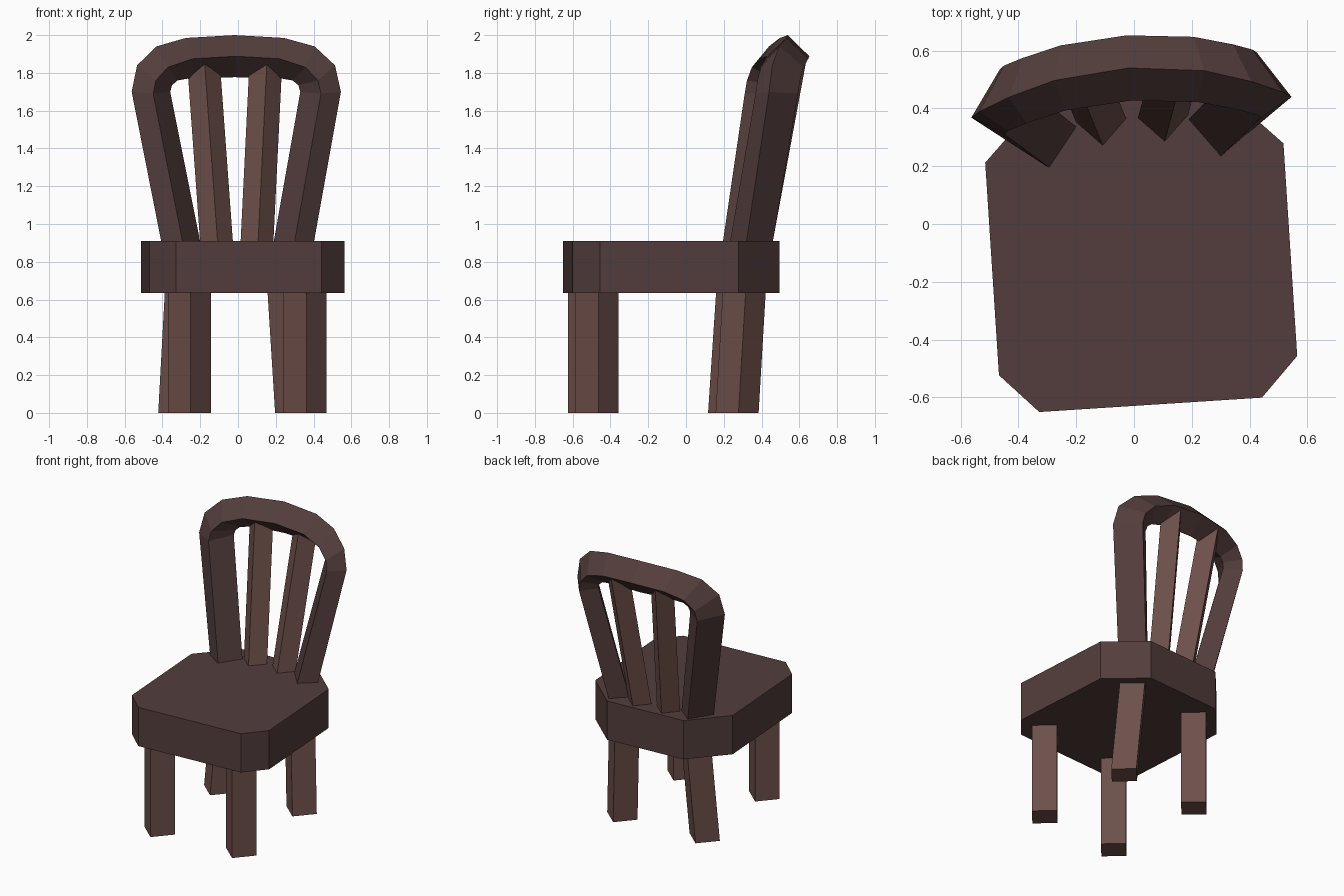
import bpy, bmesh
from math import radians
from mathutils import Matrix

if "Cube" in bpy.data.objects:
    bpy.data.objects.remove(bpy.data.objects["Cube"])

# The whole chair is turned slightly about z
TURN = Matrix.Rotation(radians(3.7), 4, 'Z') @ Matrix.Translation((0.017, 0, 0))


def material(name, rgb):
    m = bpy.data.materials.new(name)
    m.diffuse_color = (*rgb, 1)
    m.use_nodes = True
    m.node_tree.nodes["Principled BSDF"].inputs["Base Color"].default_value = m.diffuse_color
    return m


dark = material("dark_wood", (0.085, 0.047, 0.045))
light = material("light_wood", (0.155, 0.08, 0.067))


def loft(name, rings, mat):
    """Skin a list of equal-length rings and cap both ends."""
    bm = bmesh.new()
    vs = [[bm.verts.new(p) for p in ring] for ring in rings]
    n = len(vs[0])
    for a, b in zip(vs, vs[1:]):
        for i in range(n):
            j = (i + 1) % n
            bm.faces.new((a[i], a[j], b[j], b[i]))
    bm.faces.new(vs[0])
    bm.faces.new(vs[-1])
    bmesh.ops.recalc_face_normals(bm, faces=bm.faces)
    bm.transform(TURN)
    me = bpy.data.meshes.new(name)
    bm.to_mesh(me)
    bm.free()
    me.materials.append(mat)
    ob = bpy.data.objects.new(name, me)
    bpy.context.collection.objects.link(ob)


def diamond(x, y, z, r):
    return [(x + r, y, z), (x, y + r, z), (x - r, y, z), (x, y - r, z)]


# Seat: octagonal slab
half = [(0.386, -0.628), (0.517, -0.492), (0.517, 0.245), (0.287, 0.476)]
outline = half + [(-x, y) for x, y in reversed(half)]
loft("seat", [[(x, y, z) for x, y in outline] for z in (0.635, 0.91)], dark)

# Legs and back spindles: diamond-section bars
for side, s in (("left", -1), ("right", 1)):
    loft("front_leg_" + side,
         [diamond(s * 0.307, -0.493, z, 0.114) for z in (0, 0.7)], light)
    loft("back_leg_" + side,
         [diamond(s * 0.31, 0.25, 0, 0.114),
          diamond(s * 0.269, 0.294, 0.7, 0.114)], light)
    loft("spindle_" + side,
         [diamond(s * 0.104, 0.355, 0.85, 0.087),
          diamond(s * 0.167, 0.542, 1.88, 0.087)], light)

# Backrest hoop stations: depth, then inner, middle and outer (x, z)
stations = [
    (0.310, (0.175, 0.80), (0.277, 0.80), (0.385, 0.80)),
    (0.452, (0.345, 1.70), (0.445, 1.69), (0.555, 1.70)),
    (0.463, (0.335, 1.735), (0.430, 1.76), (0.525, 1.84)),
    (0.485, (0.305, 1.76), (0.365, 1.83), (0.420, 1.94)),
    (0.520, (0.220, 1.775), (0.230, 1.875), (0.260, 1.985)),
    (0.540, (0.0, 1.777), (0.0, 1.888), (0.0, 2.0)),
]


def hoop_ring(st, s):
    y, inner, mid, outer = st

    def bow(x):  # the backrest bows backwards in plan
        return y - 0.44 * (x * x - mid[0] ** 2)
    return [(s * outer[0], bow(outer[0]), outer[1]),
            (s * mid[0], y + 0.113, mid[1]),
            (s * inner[0], bow(inner[0]), inner[1]),
            (s * mid[0], y - 0.113, mid[1])]


loft("backrest_hoop",
     [hoop_ring(st, -1) for st in stations] +
     [hoop_ring(st, 1) for st in reversed(stations[:-1])], dark)
